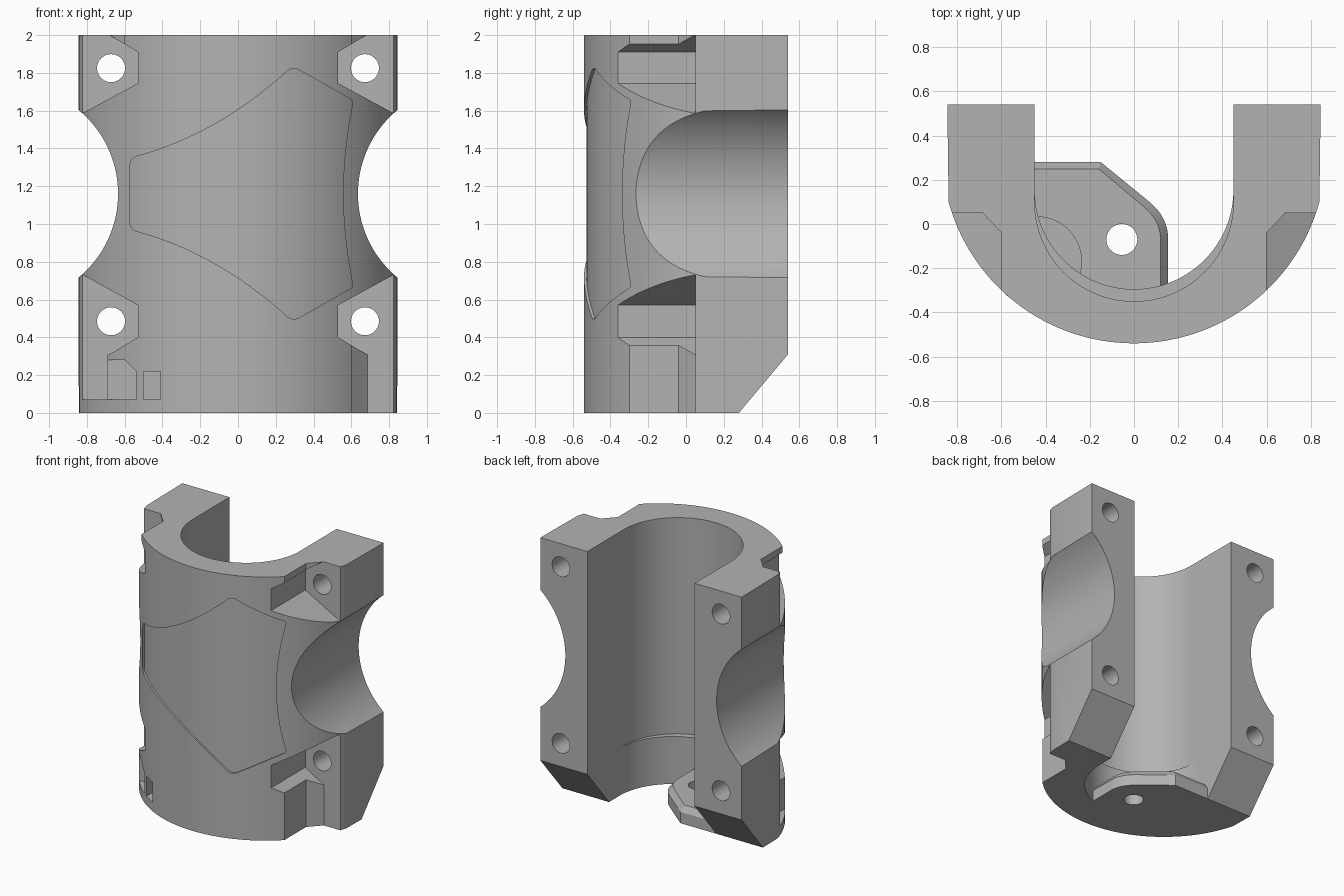
import bpy, bmesh, math

if "Cube" in bpy.data.objects:
    bpy.data.objects.remove(bpy.data.objects["Cube"])

grey = bpy.data.materials.new("plain_grey")
grey.diffuse_color = (0.45, 0.45, 0.45, 1)
grey.use_nodes = True
grey.node_tree.nodes["Principled BSDF"].inputs["Base Color"].default_value = grey.diffuse_color


def loft(name, sections):
    """Closed solid through matching rings of 3D points."""
    bm = bmesh.new()
    rings = [[bm.verts.new(p) for p in s] for s in sections]
    n = len(rings[0])
    for a, b in zip(rings, rings[1:]):
        for i in range(n):
            j = (i + 1) % n
            bm.faces.new((a[i], a[j], b[j], b[i]))
    bm.faces.new(rings[0][::-1])
    bm.faces.new(rings[-1])
    bmesh.ops.recalc_face_normals(bm, faces=bm.faces[:])
    me = bpy.data.meshes.new(name)
    bm.to_mesh(me)
    bm.free()
    me.materials.append(grey)
    ob = bpy.data.objects.new(name, me)
    bpy.context.collection.objects.link(ob)
    return ob


def prism(name, pts, lo, hi, axis="Z"):
    place = {"X": lambda a, b, h: (h, a, b),
             "Y": lambda a, b, h: (a, h, b),
             "Z": lambda a, b, h: (a, b, h)}[axis]
    return loft(name, [[place(a, b, h) for a, b in pts] for h in (lo, hi)])


def arc(cx, cy, r, a0, a1, n):
    return [(cx + r * math.cos(math.radians(a0 + (a1 - a0) * i / n)),
             cy + r * math.sin(math.radians(a0 + (a1 - a0) * i / n)))
            for i in range(n + 1)]


def circle(cx, cy, r, n=48):
    return arc(cx, cy, r, 0, 360, n)[:-1]


def combine(target, other, op="DIFFERENCE"):
    m = target.modifiers.new(op, "BOOLEAN")
    m.operation, m.object, m.solver = op, other, "EXACT"
    bpy.context.view_layer.objects.active = target
    bpy.ops.object.modifier_apply(modifier=m.name)
    bpy.data.objects.remove(other, do_unlink=True)


def curve(p, c, q, n):
    """Quadratic curve from p to q pulled toward c."""
    return [tuple((1 - t) ** 2 * p[k] + 2 * t * (1 - t) * c[k] + t * t * q[k]
                  for k in (0, 1)) for t in (i / n for i in range(n + 1))]


# Outer body: round front, straight arms toward the back
CY, R = 0.33, 0.87
side = math.degrees(math.asin((0.1 - CY) / R))
body = prism("clamp_body",
             [(-0.845, 0.54)] + arc(0, CY, R, 180 - side, 360 + side, 96)
             + [(0.845, 0.54)], 0, 2)

# Main bore and the narrower lower bore that leaves a ledge
for name, cy, lo, hi in (("bore", 0.1, 0.36, 2.1), ("lower_bore", 0.155, -0.1, 0.37)):
    combine(body, prism(name, [(-0.45, 0.8)] + arc(0, cy, 0.45, 180, 360, 64)
                        + [(0.45, 0.8)], lo, hi))

# Floor plate with chamfered rim
low = [(-0.5, 0.28), (-0.15, 0.28)] + curve((0.07, 0.10), (0.155, 0.03), (0.155, -0.07), 8) \
    + [(0.155, -0.36), (-0.5, -0.34)]
top = [(-0.5, 0.25), (-0.16, 0.25)] + curve((0.045, 0.078), (0.12, 0.015), (0.12, -0.07), 8) \
    + [(0.12, -0.36), (-0.5, -0.34)]
plate = loft("floor_plate", [[(x, y, z) for x, y in p]
                             for p, z in ((low, 0), (low, 0.085), (top, 0.13))])
combine(body, plate, "UNION")

# Rounded boss in the corner of the floor
combine(body, prism("corner_boss", circle(-0.44, -0.17, 0.205), 0.02, 0.25), "UNION")
combine(body, prism("plate_hole", circle(-0.055, -0.07, 0.07), -0.1, 0.5))

# Sloped undersides of both arms
combine(body, prism("arm_chamfer", [(0.238, -0.05), (0.7, 0.5), (0.7, -0.05)], -1, 1, "X"))

for s in (-1, 1):
    # Large round side bite
    combine(body, prism("side_bite", circle(s * 1.21, 1.16, 0.575, 128), -1, 1, "Y"))
    # Bolt pockets, upper and lower
    lower = [(0.53, 0.4), (0.53, 0.57), (0.9, 0.773), (0.9, 0.31), (0.68, 0.31)]
    upper = [(0.53, 1.91), (0.53, 1.745), (0.9, 1.545), (0.9, 2.1), (0.847, 2.1)]
    for pocket in (lower, upper):
        combine(body, prism("bolt_pocket", [(s * x, z) for x, z in pocket], -1, 0.05, "Y"))
    # Channels running from the pockets to the ends
    channel = [(0.6, -0.9), (0.6, -0.04), (0.685, 0.05), (0.95, 0.05), (0.95, -0.9)]
    for lo, hi in ((1.85, 2.1), (-0.1 if s > 0 else 0.07, 0.36)):
        pts = channel if (s > 0 or lo > 1) else \
            [(0.69, -0.9), (0.69, 0.05), (0.95, 0.05), (0.95, -0.9)]
        combine(body, prism("channel", [(s * x, y) for x, y in pts], lo, hi))
    # Bolt holes
    for z in (0.485, 1.825):
        combine(body, prism("bolt_hole", circle(s * 0.672, z, 0.074), -1, 1, "Y"))

# Tie notch and slot at the lower left
combine(body, prism("tie_notch", [(-0.72, 0.07), (-0.54, 0.07), (-0.54, 0.22),
                                  (-0.6, 0.28), (-0.72, 0.28)], -1, -0.2, "Y"))
combine(body, prism("tie_slot", [(-0.5, 0.07), (-0.41, 0.07), (-0.41, 0.22),
                                 (-0.5, 0.22)], -1, -0.3, "Y"))

# Shallow recessed front panel with curved sides and rounded corners
half = curve((0.555, 1.16), (0.56, 1.4), (0.6, 1.6), 10) \
    + curve((0.607, 1.64), (0.61, 1.655), (0.59, 1.665), 3) \
    + curve((0.33, 1.812), (0.29, 1.84), (0.25, 1.80), 5) \
    + curve((0.22, 1.773), (-0.13, 1.47), (-0.53, 1.36), 16) \
    + curve((-0.545, 1.355), (-0.57, 1.345), (-0.572, 1.31), 4)
panel = half + [(x, 2.32 - z) for x, z in half[:0:-1]]
recess = prism("front_panel_recess", panel, -0.8, 0.0, "Y")
combine(recess, prism("recess_floor", circle(0, CY, R - 0.014, 256), -0.1, 2.1))
combine(body, recess)

# Smooth curved walls, crisp edges
bpy.ops.object.select_all(action="DESELECT")
body.select_set(True)
bpy.context.view_layer.objects.active = body
bpy.ops.object.shade_smooth_by_angle(angle=math.radians(25))
